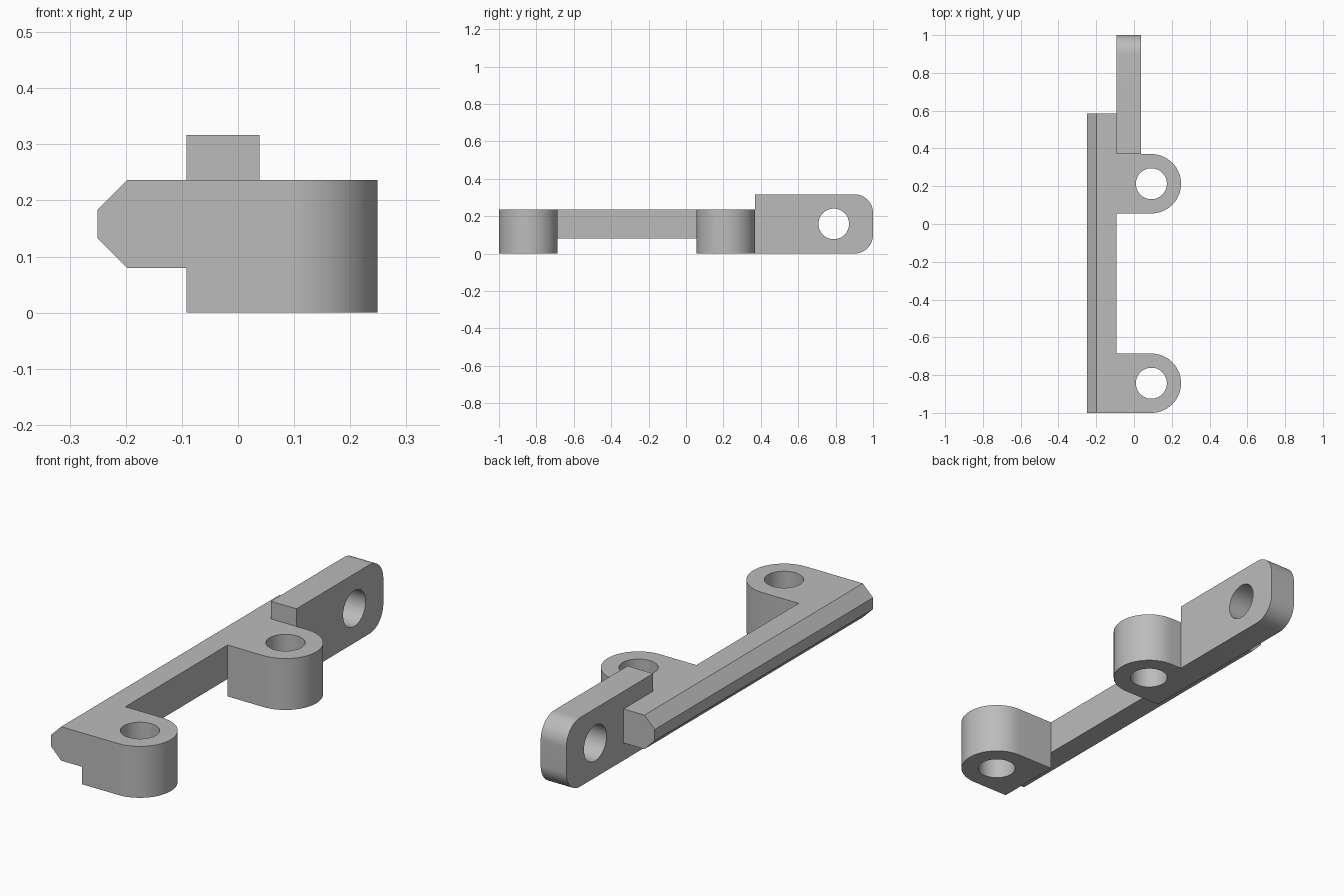
import bpy, bmesh
from math import cos, sin, pi, radians
from mathutils import Vector

cube = bpy.data.objects.get("Cube")
if cube:
    bpy.data.objects.remove(cube, do_unlink=True)

grey = bpy.data.materials.new("plain grey")
grey.use_nodes = True
colour = (0.5, 0.5, 0.5, 1)
grey.diffuse_color = colour
grey.node_tree.nodes["Principled BSDF"].inputs["Base Color"].default_value = colour

HOLE = 0.082


def arc(cx, cy, r, start, end, steps):
    angles = [radians(start + (end - start) * i / steps) for i in range(steps + 1)]
    return [(cx + r * cos(a), cy + r * sin(a)) for a in angles]


def extrude_profile(name, loops, place, depth):
    """Fill an outline (with optional hole loops), then extrude it along depth."""
    bm = bmesh.new()
    edges = []
    for loop in loops:
        verts = [bm.verts.new(place(u, v)) for u, v in loop]
        edges += [bm.edges.new((a, b)) for a, b in zip(verts, verts[1:] + verts[:1])]
    bmesh.ops.triangle_fill(bm, use_beauty=True, use_dissolve=False, edges=edges)
    out = bmesh.ops.extrude_face_region(bm, geom=bm.faces[:], use_keep_orig=True)
    moved = [g for g in out["geom"] if isinstance(g, bmesh.types.BMVert)]
    bmesh.ops.translate(bm, verts=moved, vec=Vector(depth))
    bmesh.ops.recalc_face_normals(bm, faces=bm.faces)
    mesh = bpy.data.meshes.new(name)
    bm.to_mesh(mesh)
    bm.free()
    mesh.materials.append(grey)
    obj = bpy.data.objects.new(name, mesh)
    bpy.context.collection.objects.link(obj)
    bpy.ops.object.select_all(action="DESELECT")
    obj.select_set(True)
    bpy.context.view_layer.objects.active = obj
    bpy.ops.object.shade_smooth_by_angle(angle=radians(30))


# Long rail with a chamfered outer edge
rail = [(-0.092, 0.08), (-0.092, 0.236), (-0.198, 0.236),
        (-0.25, 0.184), (-0.25, 0.132), (-0.198, 0.08)]
extrude_profile("rail", [rail], lambda x, z: (x, -1, z), (0, 1.584, 0))

# Two rounded lugs with upright holes
for name, y in (("front_lug", -0.843), ("middle_lug", 0.213)):
    r = 0.157
    outline = [(-0.092, y + r), (-0.092, y - r)] + arc(0.092, y, r, -90, 90, 32)
    hole = arc(0.092, y, HOLE, 0, 360, 48)[:-1]
    extrude_profile(name, [outline, hole], lambda a, b: (a, b, 0), (0, 0, 0.236))

# Upright end tab with rounded corners and a cross hole
top, radius = 0.317, 0.1
outline = ([(0.37, top), (0.37, 0)]
           + arc(1 - radius, radius, radius, -90, 0, 16)
           + arc(1 - radius, top - radius, radius, 0, 90, 16))
hole = arc(0.79, top / 2, HOLE, 0, 360, 48)[:-1]
extrude_profile("end_tab", [outline, hole], lambda y, z: (-0.092, y, z), (0.13, 0, 0))
